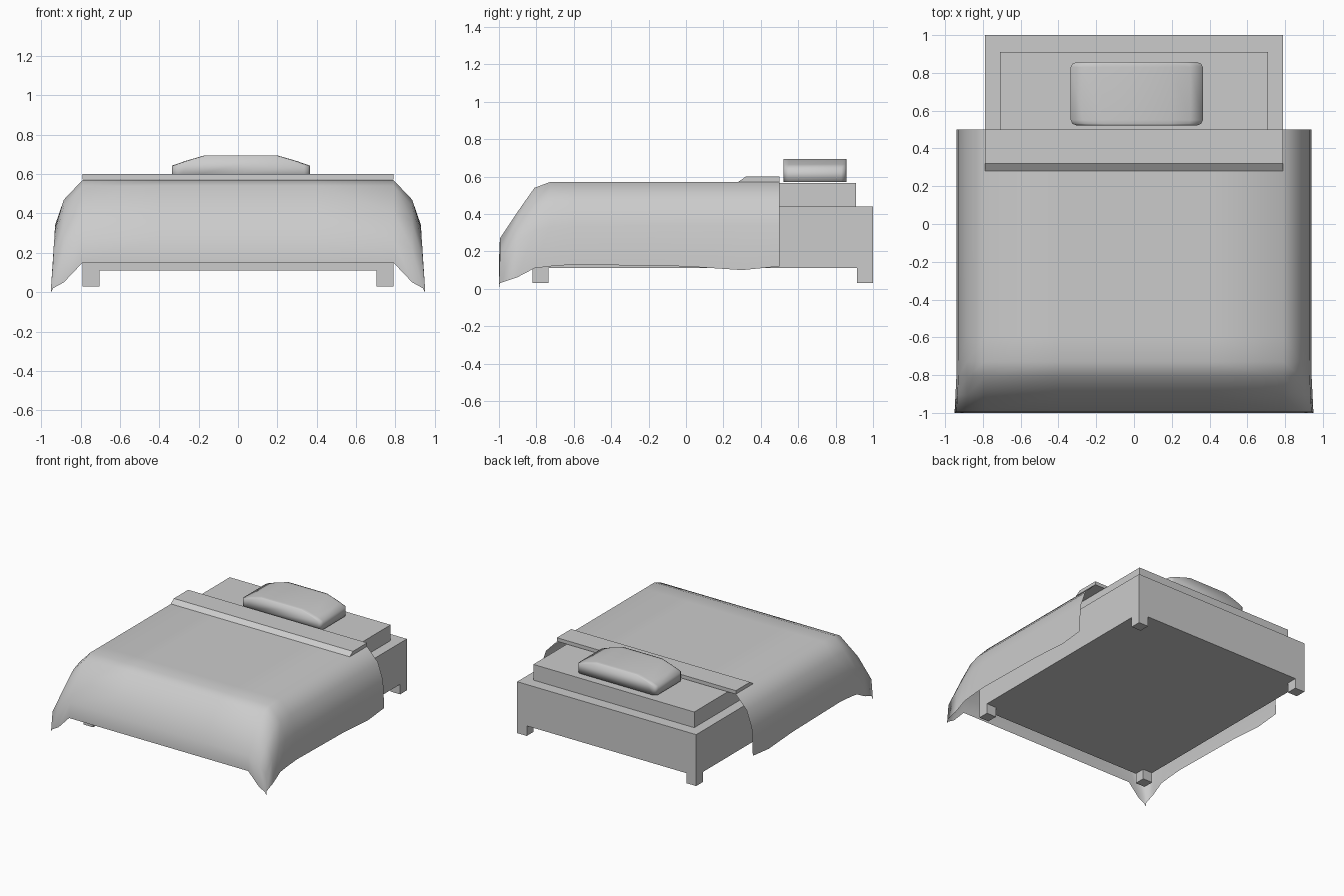
import bpy, bmesh

if "Cube" in bpy.data.objects:
    bpy.data.objects.remove(bpy.data.objects["Cube"])


def make_object(name, bm, smooth=False):
    bmesh.ops.recalc_face_normals(bm, faces=bm.faces)
    me = bpy.data.meshes.new(name)
    bm.to_mesh(me)
    bm.free()
    for p in me.polygons:
        p.use_smooth = smooth
    ob = bpy.data.objects.new(name, me)
    bpy.context.collection.objects.link(ob)
    return ob


def box(name, lo, hi):
    bm = bmesh.new()
    bmesh.ops.create_cube(bm, size=1)
    for v in bm.verts:
        v.co = [(a + b) / 2 + c * (b - a) for a, b, c in zip(lo, hi, v.co)]
    return make_object(name, bm)


def bridge(bm, rows, closed=False):
    n = len(rows[0])
    for a, b in zip(rows, rows[1:]):
        for i in range(n if closed else n - 1):
            k = (i + 1) % n
            bm.faces.new((a[i], a[k], b[k], b[i]))


# Base, legs and mattress
box("bed_base", (-.79, -.82, .11), (.79, 1.0, .44))
box("mattress", (-.71, -.73, .44), (.71, .91, .565))
for sx, side in ((-1, "left"), (1, "right")):
    for y0, end in ((-.82, "front"), (.915, "back")):
        x0, x1 = sorted((sx * .705, sx * .79))
        box(f"{end}_{side}_leg", (x0, y0, .03), (x1, y0 + .085, .11))

# Draped blanket: half sheet, mirrored; each row is y and the heights across x
xs = [0, .4, .79, .885, .93, .94]
rows = [(.50, .57, .47, .34, .12),
        (.30, .57, .47, .34, .10),
        (.00, .57, .47, .34, .12),
        (-.60, .57, .47, .34, .13),
        (-.73, .57, .47, .33, .12),
        (-.81, .54, .44, .31, .11),
        (-.905, .405, .36, .25, .06),
        (-.995, .27, .22, .16, .03),
        (-1.0, .15, .05, .02, .0)]
bm = bmesh.new()
grid = []
for y, top, z1, z2, hem in rows:
    flare = max(0, -.8 - y) * .05
    zs = (top, top, top, z1, z2, hem)
    grid.append([bm.verts.new((x + (flare if x > .9 else 0), y, z)) for x, z in zip(xs, zs)])
bridge(bm, grid)
blanket = make_object("blanket", bm, True)
mod = blanket.modifiers.new("mirror", 'MIRROR')
mod.use_axis[0] = True

# Turned-back fold at the top of the blanket
bm = bmesh.new()
profile = [(.28, .572), (.32, .60), (.50, .60), (.50, .572)]
ends = [[bm.verts.new((x, y, z)) for y, z in profile] for x in (-.79, .79)]
bridge(bm, ends, True)
for e in ends:
    bm.faces.new(e)
make_object("blanket_fold", bm)

# Pillow: arched profile carried through y, narrower at both faces
bm = bmesh.new()
half = [(.35, .572), (.35, .643), (.285, .666), (.185, .695)]
profile = half + [(-x, z) for x, z in reversed(half)]
rings = []
for y, inset in ((.522, .03), (.531, .009), (.55, 0), (.83, 0), (.848, .009), (.857, .03)):
    s = (.35 - inset) / .35
    rings.append([bm.verts.new((.015 + x * s, y, z)) for x, z in profile])
bridge(bm, rings, True)
for r in (rings[0], rings[-1]):
    bm.faces.new(r)
make_object("pillow", bm, True)
